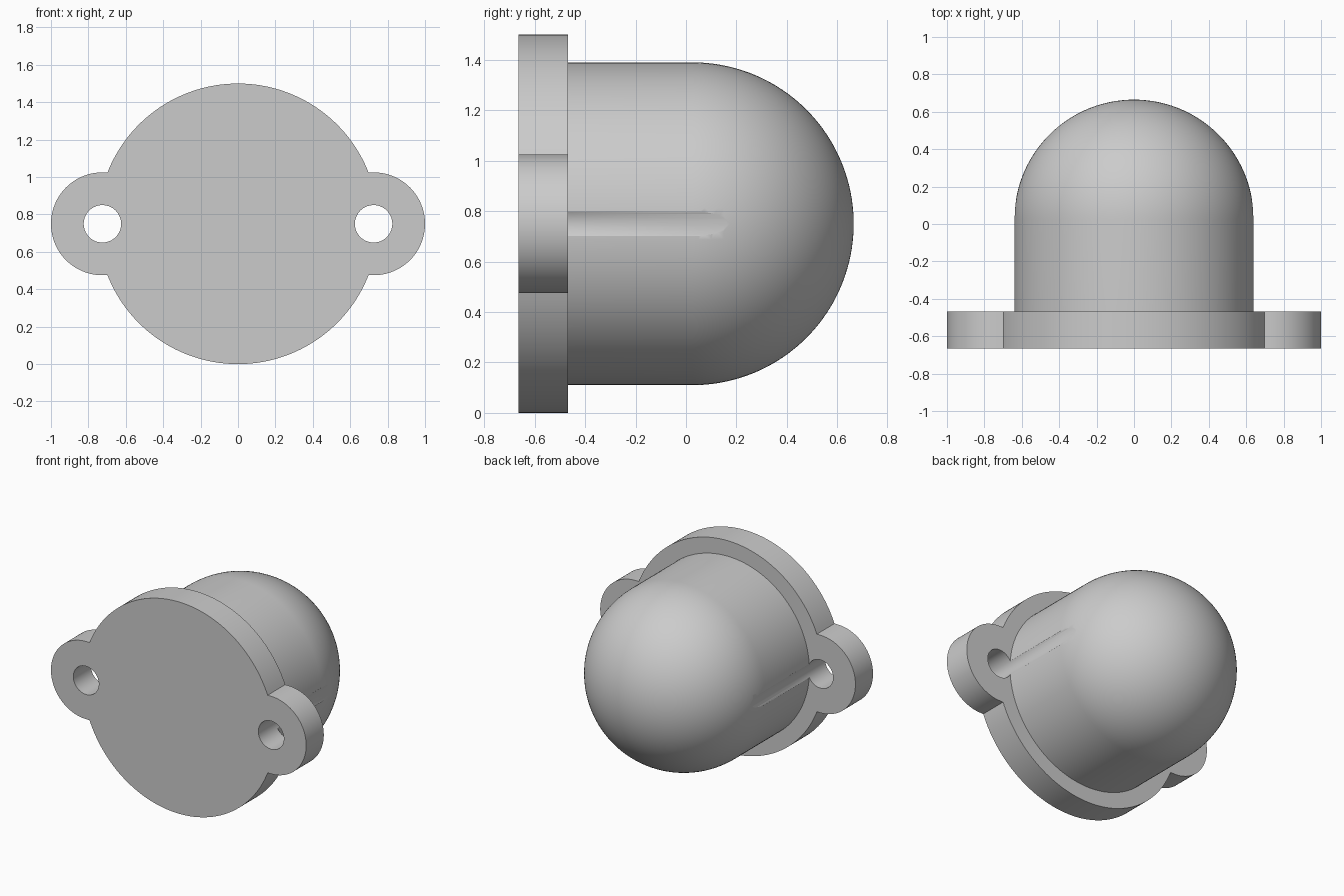
import bpy, bmesh
from math import sin, cos, pi, asin, sqrt

if "Cube" in bpy.data.objects:
    bpy.data.objects.remove(bpy.data.objects["Cube"], do_unlink=True)

FRONT, SEAT, BACK = -0.665, -0.468, 0.665   # depths of flange front, flange rear, dome tip
MID_Z = 0.75
DISC_R, EAR_X, EAR_R, HOLE_R, DOME_R = 0.75, 0.725, 0.275, 0.1, 0.64

grey = bpy.data.materials.new("plain grey")
grey.use_nodes = True
colour = (0.6, 0.6, 0.6, 1)
grey.diffuse_color = colour
grey.node_tree.nodes["Principled BSDF"].inputs["Base Color"].default_value = colour


def make_object(name, bm):
    bmesh.ops.recalc_face_normals(bm, faces=bm.faces)
    mesh = bpy.data.meshes.new(name)
    bm.to_mesh(mesh)
    bm.free()
    mesh.materials.append(grey)
    obj = bpy.data.objects.new(name, mesh)
    bpy.context.collection.objects.link(obj)
    return obj


def arc(cx, radius, start, end, steps):
    angles = [start + (end - start) * i / steps for i in range(steps + 1)]
    return [(cx + radius * cos(a), MID_Z + radius * sin(a)) for a in angles]


def prism(name, outline, y0, y1):
    bm = bmesh.new()
    face = bm.faces.new([bm.verts.new((x, y0, z)) for x, z in outline])
    ext = bmesh.ops.extrude_face_region(bm, geom=[face])["geom"]
    verts = [v for v in ext if isinstance(v, bmesh.types.BMVert)]
    bmesh.ops.translate(bm, verts=verts, vec=(0, y1 - y0, 0))
    return make_object(name, bm)


# Flange: a disc with a rounded ear on each side
join = asin(EAR_R / DISC_R)
outline = (arc(EAR_X, EAR_R, -pi / 2, pi / 2, 48)
           + arc(0, DISC_R, join, pi - join, 72)
           + arc(-EAR_X, EAR_R, pi / 2, 3 * pi / 2, 48)
           + arc(0, DISC_R, pi + join, 2 * pi - join, 72))
flange = prism("mounting_flange", outline, FRONT, SEAT)

# Body: straight cylinder closed by a hemisphere, spun about the depth axis
SEGMENTS, RINGS = 128, 40
dome_start = BACK - DOME_R
profile = [(DOME_R, SEAT)] + [
    (DOME_R * cos(pi / 2 * i / RINGS), dome_start + DOME_R * sin(pi / 2 * i / RINGS))
    for i in range(RINGS)]
bm = bmesh.new()
loops = [[bm.verts.new((x, y, z)) for x, z in arc(0, r, 0, 2 * pi, SEGMENTS)[:-1]]
         for r, y in profile]
for a, b in zip(loops, loops[1:]):
    for i in range(SEGMENTS):
        j = (i + 1) % SEGMENTS
        bm.faces.new((a[i], a[j], b[j], b[i]))
tip = bm.verts.new((0, BACK, MID_Z))
for i in range(SEGMENTS):
    bm.faces.new((loops[-1][i], loops[-1][(i + 1) % SEGMENTS], tip))
bm.faces.new(loops[0])
body = make_object("domed_body", bm)

# Bolt holes run through the ears and graze the sides of the body
for side, x in (("left", EAR_X), ("right", -EAR_X)):
    cutter = prism(side + "_hole_cutter", arc(x, HOLE_R, 0, 2 * pi, 64)[:-1], FRONT - 0.2, BACK)
    cutter.hide_render = True
    for part in (flange, body):
        mod = part.modifiers.new(side + "_hole", "BOOLEAN")
        mod.operation = "DIFFERENCE"
        mod.solver = "EXACT"
        mod.object = cutter
        bpy.context.view_layer.objects.active = part
        bpy.ops.object.modifier_apply(modifier=mod.name)
    bpy.data.objects.remove(cutter, do_unlink=True)

# Smooth curved walls, crisp rims
bpy.ops.object.select_all(action="DESELECT")
for part in (flange, body):
    part.select_set(True)
    bpy.context.view_layer.objects.active = part
bpy.ops.object.shade_smooth_by_angle(angle=pi / 6)
